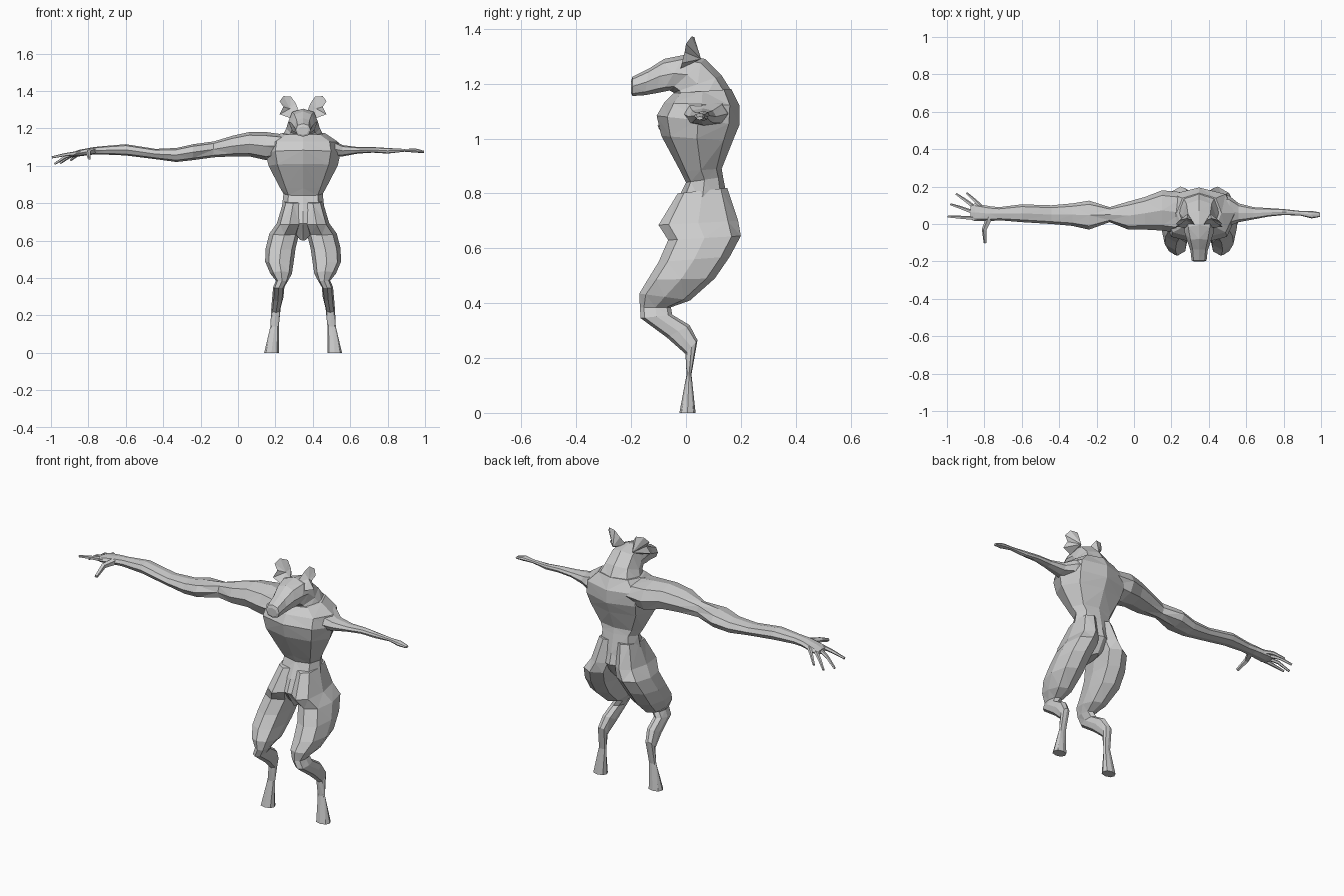
import bpy, bmesh, math
from mathutils import Vector

CX = 0.348  # body mid-plane
grey = bpy.data.materials.new("plain_grey")
grey.diffuse_color = (0.6, 0.6, 0.6, 1)


def finish(bm, name):
    bmesh.ops.triangulate(bm, faces=bm.faces[:])
    bmesh.ops.recalc_face_normals(bm, faces=bm.faces[:])
    me = bpy.data.meshes.new(name)
    bm.to_mesh(me)
    bm.free()
    me.materials.append(grey)
    ob = bpy.data.objects.new(name, me)
    bpy.context.collection.objects.link(ob)
    return ob


def ring(c, u, v, n, p=0.85):
    """Slightly squared ring of n points with half axes u and v."""
    pts = []
    for i in range(n):
        a = 2 * math.pi * i / n
        co, si = math.cos(a), math.sin(a)
        pts.append(c + u * math.copysign(abs(co) ** p, co) + v * math.copysign(abs(si) ** p, si))
    return pts


def loft(name, rings):
    bm = bmesh.new()
    loops = [[bm.verts.new(p) for p in r] for r in rings]
    n = len(loops[0])
    for a, b in zip(loops, loops[1:]):
        for i in range(n):
            j = (i + 1) % n
            bm.faces.new((a[i], a[j], b[j], b[i]))
    bm.faces.new(loops[0])
    bm.faces.new(loops[-1])
    return finish(bm, name)


def upright(name, rows, n=8, side=1):
    """Rows: front y, front z, back y, back z, inner x, outer x."""
    rings = []
    for yf, zf, yb, zb, x0, x1 in rows:
        f, b = Vector((0, yf, zf)), Vector((0, yb, zb))
        mid = (f + b) / 2 + Vector((CX + side * (x0 + x1) / 2, 0, 0))
        rings.append(ring(mid, Vector(((x1 - x0) / 2, 0, 0)), (b - f) / 2, n))
    return loft(name, rings)


def sideways(name, rows, n=8):
    """Rows: x, low y, high y, low z, high z."""
    return loft(name, [ring(Vector((x, (y0 + y1) / 2, (z0 + z1) / 2)),
                            Vector((0, (y1 - y0) / 2, 0)),
                            Vector((0, 0, (z1 - z0) / 2)), n) for x, y0, y1, z0, z1 in rows])


# torso
torso = [(-.01, .60, .12, .62, .02), (-.07, .69, .17, .70, .115), (-.04, .76, .155, .76, .115),
         (.00, .84, .135, .86, .105), (-.02, .88, .13, .89, .125), (-.09, 1.01, .17, .99, .185),
         (-.107, 1.083, .195, 1.05, .20), (-.08, 1.13, .195, 1.12, .19),
         (-.045, 1.165, .165, 1.18, .12)]
upright("torso", [(a, b, c, d, -w, w) for a, b, c, d, w in torso])

# neck, head and muzzle
head = [(-.04, 1.14, .18, 1.15, .12), (-.045, 1.167, .13, 1.23, .09), (-.06, 1.175, .07, 1.29, .08),
        (-.085, 1.17, -.005, 1.305, .078), (-.11, 1.165, -.08, 1.29, .062),
        (-.15, 1.158, -.135, 1.255, .046), (-.195, 1.155, -.195, 1.225, .04),
        (-.20, 1.165, -.20, 1.21, .028)]
upright("head", [(a, b, c, d, -w, w) for a, b, c, d, w in head])

# thighs, shins and hooves
thigh = [(-.03, .80, .15, .82, .0, .105), (-.10, .685, .19, .70, .005, .14),
         (-.065, .63, .20, .645, .02, .18), (-.10, .55, .16, .57, .04, .20),
         (-.14, .485, .105, .49, .05, .203), (-.17, .435, .015, .41, .06, .175),
         (-.168, .385, -.055, .385, .08, .145), (-.165, .345, -.05, .358, .10, .16),
         (-.07, .275, .013, .32, .105, .165), (-.002, .215, .042, .265, .12, .17),
         (.002, .14, .02, .14, .13, .175), (-.024, 0, .035, 0, .13, .208)]
for side, label in ((-1, "left"), (1, "right")):
    upright(label + "_leg", thigh, 8, side)

# long arm
sideways("long_arm", [
    (.26, -.05, .17, 1.05, 1.165), (.15, -.035, .18, 1.03, 1.18), (.06, -.03, .145, 1.05, 1.18),
    (-.03, -.03, .12, 1.05, 1.16), (-.13, .01, .09, 1.045, 1.13), (-.24, -.03, .125, 1.03, 1.115),
    (-.33, -.01, .11, 1.02, 1.095), (-.44, 0, .10, 1.035, 1.09), (-.60, .01, .105, 1.055, 1.115),
    (-.72, .02, .09, 1.06, 1.105), (-.77, .015, .095, 1.06, 1.10), (-.85, .015, .11, 1.05, 1.085),
    (-.875, .025, .10, 1.05, 1.075)])


# fingers
def finger(name, pts, r=.012):
    pts = [Vector(p) for p in pts]
    rings = []
    for i, p in enumerate(pts):
        d = (pts[min(i + 1, len(pts) - 1)] - pts[max(i - 1, 0)]).normalized()
        s = d.cross(Vector((0, 0, 1))).normalized()
        k = r * (1 - .25 * i)
        rings.append(ring(p, s * k, d.cross(s) * k, 5))
    loft(name, rings)


finger("finger_1", [(-.84, .03, 1.07), (-.92, .035, 1.06), (-.995, .04, 1.045)])
finger("finger_2", [(-.84, .055, 1.07), (-.92, .085, 1.05), (-.98, .105, 1.01)])
finger("finger_3", [(-.84, .08, 1.07), (-.90, .125, 1.05), (-.95, .16, 1.015)])
finger("finger_4", [(-.81, .085, 1.075), (-.85, .125, 1.065), (-.895, .165, 1.03)])
finger("thumb", [(-.77, .04, 1.08), (-.80, -.03, 1.07), (-.795, -.10, 1.04)], .018)

# short arm
sideways("short_arm", [
    (.44, -.05, .17, 1.03, 1.165), (.51, -.01, .15, 1.045, 1.135), (.56, .01, .11, 1.05, 1.11),
    (.64, .025, .09, 1.065, 1.10), (.72, .04, .085, 1.07, 1.10), (.80, .048, .08, 1.065, 1.095),
    (.89, .045, .07, 1.075, 1.09), (.95, .03, .07, 1.07, 1.092), (.995, .038, .062, 1.068, 1.08)])

# cupped ears
rim = [(.02, -.01, 1.285), (.04, .02, 1.335), (.065, .03, 1.37), (.105, .02, 1.372),
       (.125, .0, 1.345), (.105, -.005, 1.315), (.125, -.015, 1.275), (.07, -.02, 1.255)]
for side, label in ((-1, "left"), (1, "right")):
    bm = bmesh.new()
    at = lambda x, y, z: bm.verts.new((CX + side * x, y, z))
    edge = [at(*p) for p in rim]
    cup, back = at(.07, .02, 1.305), at(.06, .055, 1.29)
    for i in range(len(edge)):
        j = (i + 1) % len(edge)
        bm.faces.new((edge[i], edge[j], cup))
        bm.faces.new((edge[j], edge[i], back))
    finish(bm, label + "_ear")
